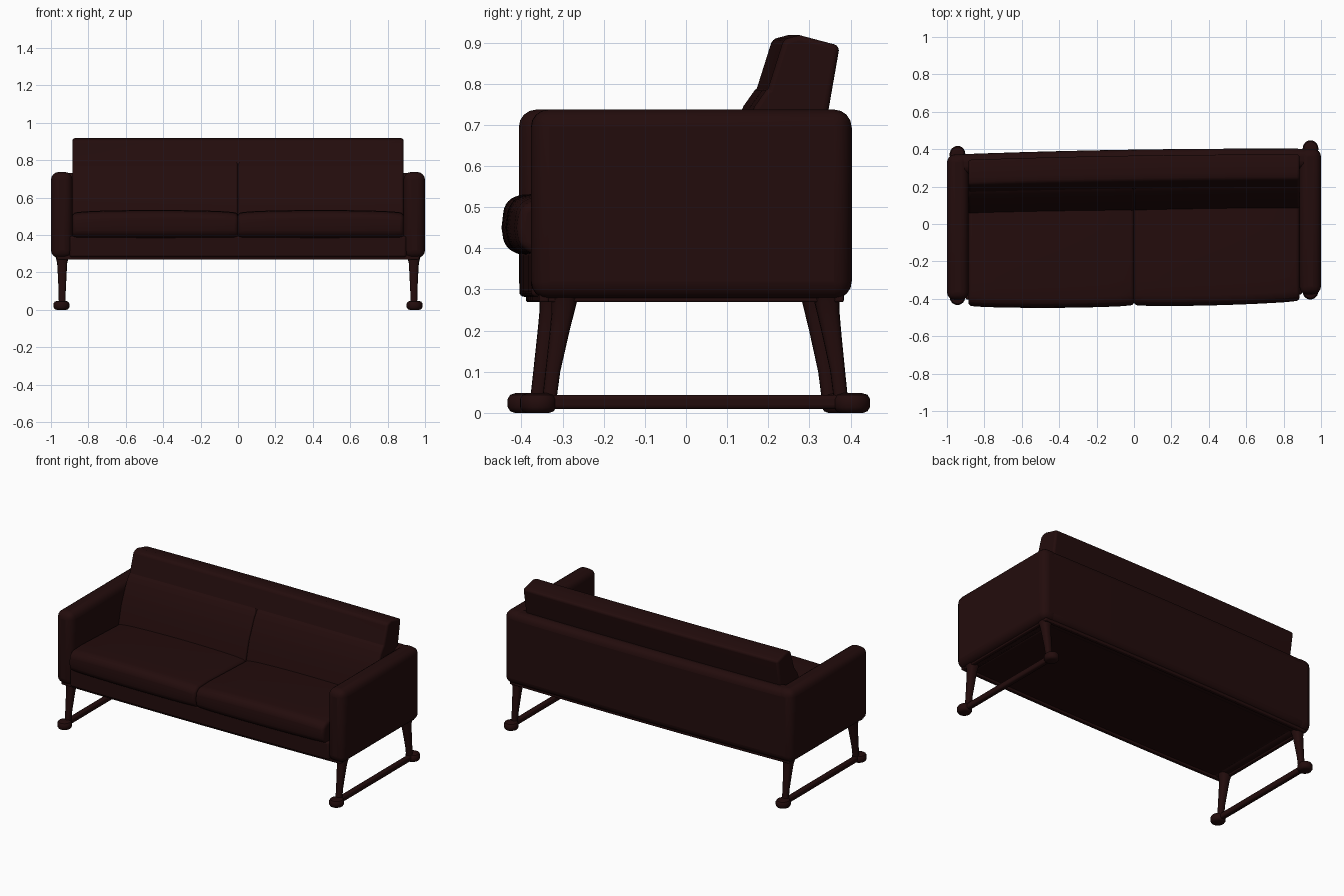
import bpy, bmesh, math

if "Cube" in bpy.data.objects:
    bpy.data.objects.remove(bpy.data.objects["Cube"])

leather = bpy.data.materials.new("dark brown leather")
leather.diffuse_color = (0.0165, 0.0036, 0.0036, 1)
leather.use_nodes = True
leather.node_tree.nodes["Principled BSDF"].inputs["Base Color"].default_value = leather.diffuse_color


def warp(x, y):
    # The sofa is slightly skewed and its long sides bow outwards
    return y * (1 + 0.03 * max(0, 1 - x * x)) + 0.0157 * x


def finish(name, bm, bevel=0.0, segments=4):
    for v in bm.verts:
        v.co.y = warp(v.co.x, v.co.y)
    bmesh.ops.recalc_face_normals(bm, faces=bm.faces)
    me = bpy.data.meshes.new(name)
    bm.to_mesh(me)
    bm.free()
    me.materials.append(leather)
    ob = bpy.data.objects.new(name, me)
    bpy.context.collection.objects.link(ob)
    if bevel:
        m = ob.modifiers.new("round", 'BEVEL')
        m.width = bevel
        m.segments = segments
        m.limit_method = 'ANGLE'
        m.angle_limit = math.radians(30)
    for o in bpy.context.selected_objects:
        o.select_set(False)
    ob.select_set(True)
    bpy.context.view_layer.objects.active = ob
    bpy.ops.object.shade_smooth_by_angle(angle=math.radians(40))
    return ob


def loft(bm, rings):
    rows = [[bm.verts.new(p) for p in r] for r in rings]
    for a, b in zip(rows, rows[1:]):
        n = len(a)
        for i in range(n):
            bm.faces.new((a[i], a[(i + 1) % n], b[(i + 1) % n], b[i]))
    bm.faces.new(rows[0][::-1])
    bm.faces.new(rows[-1])


def extrude(name, profile, x0, x1, bevel, slices=1, crown=0.0, tuck=0.0):
    # Sweep a (y, z) profile along x; crown lifts the upper points mid-span,
    # tuck draws the front points in towards both ends
    zmid = sum(p[1] for p in profile) / len(profile)
    ymid = sum(p[0] for p in profile) / len(profile)
    rings = []
    for i in range(slices + 1):
        t = i / slices
        s = math.sin(math.pi * t) ** 0.5 if 0 < t < 1 else 0
        rings.append([(x0 + (x1 - x0) * t,
                       y + (tuck * (1 - s) if y < ymid else 0),
                       z + (crown * s if z > zmid else 0)) for y, z in profile])
    bm = bmesh.new()
    loft(bm, rings)
    return finish(name, bm, bevel)


def box(y0, y1, z0, z1):
    return [(y0, z0), (y1, z0), (y1, z1), (y0, z1)]


# Underside panel, sunk inside a thin rim
extrude("underside_panel", box(-0.36, 0.36, 0.285, 0.31), -0.96, 0.96, 0, 8)
for part, y in (("front", -0.36), ("rear", 0.355)):
    extrude(part + "_underside_rim", box(y - 0.012, y + 0.012, 0.269, 0.30),
            -0.97, 0.97, 0.005, 8)
for part, x in (("left", -0.955), ("right", 0.955)):
    extrude(part + "_underside_rim", box(-0.36, 0.355, 0.269, 0.30),
            x - 0.012, x + 0.012, 0.005)

# Frame: front rail and back panel
extrude("front_rail", box(-0.388, 0.33, 0.282, 0.395), -0.9, 0.9, 0.012, 8)
extrude("back_panel", box(0.28, 0.386, 0.279, 0.733), -0.995, 0.995, 0.04, 10)

# Seat cushions
seat = [(-0.39, 0.383), (0.20, 0.383), (0.20, 0.50), (-0.30, 0.52), (-0.395, 0.516),
        (-0.424, 0.495), (-0.431, 0.45), (-0.424, 0.405)]
extrude("left_seat_cushion", seat, -0.885, 0.0, 0.022, 12, 0.014, 0.010)
extrude("right_seat_cushion", seat, 0.0, 0.885, 0.022, 12, 0.014, 0.010)

# One-piece upper backrest, with two lower cushions that meet in a seam
upper = [(0.20, 0.66), (0.31, 0.66), (0.33, 0.735), (0.357, 0.892), (0.26, 0.918),
         (0.222, 0.908), (0.185, 0.79), (0.175, 0.76)]
extrude("backrest", upper, -0.885, 0.885, 0.013, 12)
lower = [(0.06, 0.46), (0.29, 0.46), (0.30, 0.72), (0.205, 0.80), (0.180, 0.785),
         (0.152, 0.745), (0.10, 0.62)]
extrude("left_back_cushion", lower, -0.885, 0.0, 0.012, 10)
extrude("right_back_cushion", lower, 0.0, 0.885, 0.012, 10)

for side, s in (("left", -1), ("right", 1)):
    # Arm
    extrude(side + "_arm", box(-0.39, 0.386, 0.277, 0.737),
            *sorted((s * 0.885, s)), 0.042)

    # Tapered legs, flaring where they meet the frame
    cx = s * 0.94
    for part, y_top, y_low in (("front", -0.308, -0.347), ("rear", 0.325, 0.362)):
        bm = bmesh.new()
        rings = []
        for z, t, rx, ry in ((0.02, 0, .018, .017), (0.10, .25, .019, .018),
                             (0.20, .68, .024, .024), (0.25, .9, .027, .028),
                             (0.285, 1.0, .036, .033)):
            y = y_low + (y_top - y_low) * t
            ring = []
            for k in range(16):
                c, n = math.cos(k * math.pi / 8), math.sin(k * math.pi / 8)
                ring.append((cx + rx * math.copysign(abs(c) ** .7, c),
                             y + ry * math.copysign(abs(n) ** .7, n), z))
            rings.append(ring)
        loft(bm, rings)
        finish(f"{side}_{part}_leg", bm)

    # Floor runner
    fx = s * 0.944
    extrude(side + "_runner", box(-0.39, 0.39, 0.009, 0.044),
            fx - 0.016, fx + 0.016, 0.01)

    # Rounded feet at both ends of the runner
    for part, y in (("front", -0.373), ("rear", 0.387)):
        bm = bmesh.new()
        rings = []
        for z, r in ((0.0, .026), (0.004, .036), (0.014, .042), (0.034, .042),
                     (0.044, .036), (0.048, .024)):
            rings.append([(fx + r * math.cos(k * math.pi / 12),
                           y + r * math.sin(k * math.pi / 12) * 1.05, z)
                          for k in range(24)])
        loft(bm, rings)
        finish(f"{side}_{part}_foot", bm)
